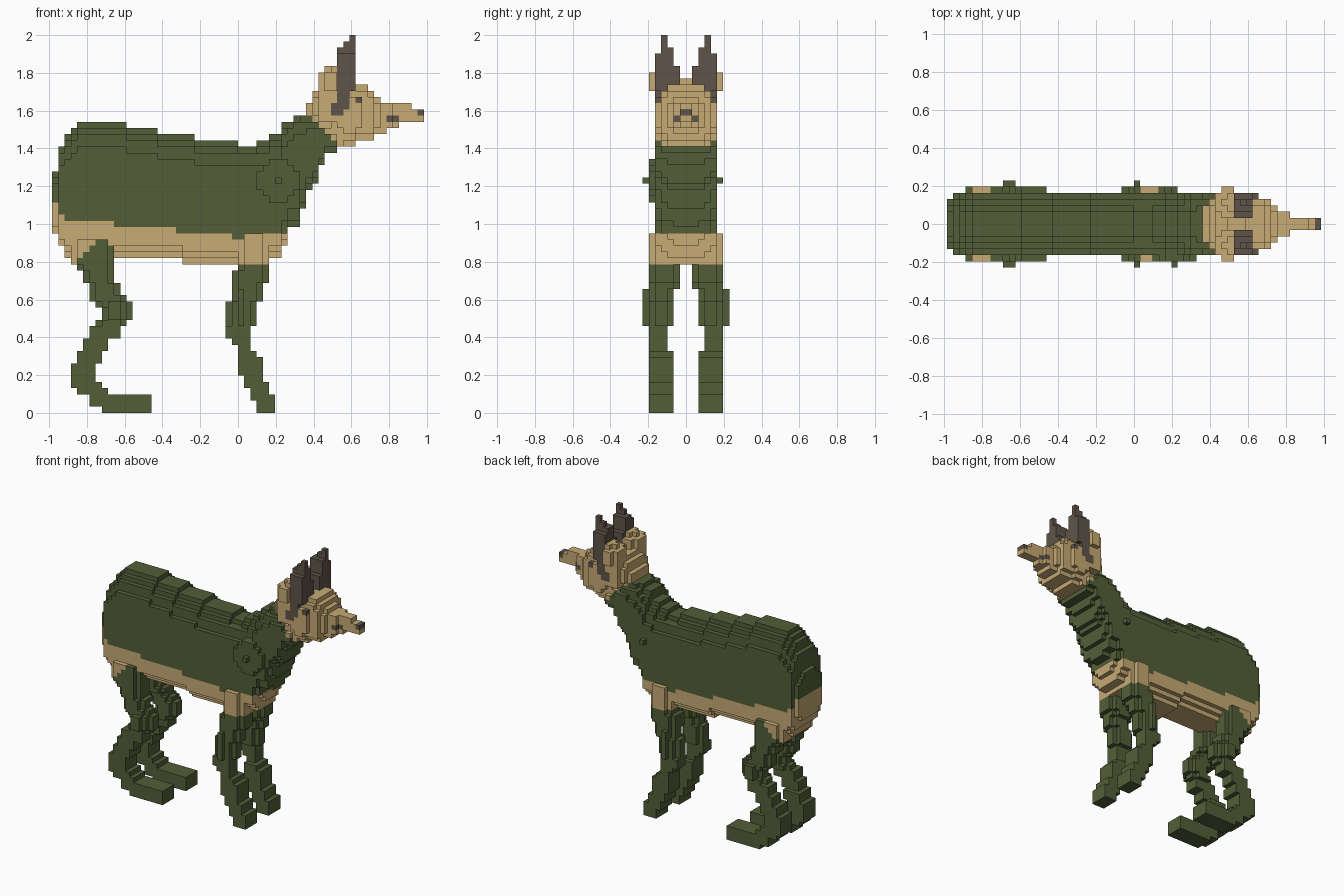
import bpy, bmesh

if "Cube" in bpy.data.objects:
    bpy.data.objects.remove(bpy.data.objects["Cube"])

V = 2 / 61  # edge length of one block


def make_material(name, rgb):
    m = bpy.data.materials.new(name)
    m.use_nodes = True
    m.diffuse_color = (*rgb, 1)
    m.node_tree.nodes["Principled BSDF"].inputs["Base Color"].default_value = (*rgb, 1)
    return m


MATERIALS = [make_material("olive green", (0.086, 0.112, 0.040)),
             make_material("tan", (0.570, 0.405, 0.175)),
             make_material("dark brown", (0.112, 0.091, 0.068))]
GREEN, TAN, DARK = range(3)

cells = {}  # (x, y, z) block -> (part name, colour)


def row_at(table, key):
    """Last row whose first value does not exceed the key."""
    return [r for r in table if r[0] <= key][-1][1:]


def put(part, x, y, z, colour):
    cells[(x, y, z)] = (part, colour)


def box(part, xs, ys, zs, colour):
    for x in range(*xs):
        for y in range(*ys):
            for z in range(*zs):
                put(part, x, y, z, colour)


def loft(part, table, end, colour, full_until):
    """Rounded sections along x; rows are x, bottom, top, half width.
    Undersides stay boxy before full_until."""
    for x in range(table[0][0], end):
        lo, hi, w = row_at(table, x)
        mid, half = (lo + hi) / 2, (hi - lo) / 2
        for z in range(lo, hi):
            p = 4 if x < full_until and z < mid else 2.6
            for y in range(-w, w):
                r = (abs(y + 0.5) / (w + 0.2)) ** p + (abs(z + 0.5 - mid) / half) ** p
                if r <= 1:
                    put(part, x, y, z, colour(x, y, z))


def limb(part, rows, widths, top, colour, side, round_from=99):
    """Stacked layers; rows are z, x start, x end; widths are z, y start, y end."""
    for z in range(rows[0][0], top):
        x0, x1 = row_at(rows, z)
        y0, y1 = row_at(widths, z)
        for x in range(x0, x1):
            for y in range(y0, y1):
                corner = x in (x0, x1 - 1) and y in (y0, y1 - 1)
                if corner and z >= round_from:
                    continue
                put(part, x, y if side > 0 else -1 - y, z, colour(x, z))


# Legs
FRONT_LEG = [(0, 3, 6), (2, 2, 6), (3, 2, 5), (4, 1, 5), (5, 1, 4), (6, 0, 4), (9, 0, 3),
             (10, 0, 2), (11, -1, 2), (12, -2, 2), (14, -2, 3), (18, -1, 4),
             (21, -1, 5), (23, 0, 5)]
HIND_LEG = [(0, -22, -14), (1, -24, -14), (3, -26, -21), (4, -27, -22), (5, -27, -23),
            (8, -26, -22), (10, -25, -21), (12, -24, -19), (14, -23, -18),
            (15, -22, -17), (17, -23, -17), (18, -24, -18), (19, -24, -19),
            (21, -25, -20), (23, -26, -20), (24, -27, -20)]
LEG_WIDTH = [(0, 2, 6), (10, 3, 6), (14, 2, 6), (20, 1, 6)]


def front_colour(x, z):
    return TAN if z >= 24 else GREEN


def hind_colour(x, z):
    return TAN if z >= 24 and z > 27.5 - abs(x + 22.5) else GREEN


for name, side in (("left", 1), ("right", -1)):
    limb(name + "_front_leg", FRONT_LEG, LEG_WIDTH, 29, front_colour, side, 14)
    limb(name + "_hind_leg", HIND_LEG, LEG_WIDTH, 28, hind_colour, side, 14)
    # Elbow and knee bumps
    y = 6 if side > 0 else -7
    box(name + "_front_leg", (0, 1), (y, y + 1), (14, 20), GREEN)
    box(name + "_hind_leg", (-21, -19), (y, y + 1), (15, 18), GREEN)

# Body and neck: green back above a tan belly
BODY = [(-30, 29, 39, 4), (-29, 27, 43, 5), (-28, 25, 45, 5), (-27, 25, 46, 5),
        (-26, 25, 47, 5), (-18, 25, 46, 5), (-13, 25, 45, 5), (-9, 24, 45, 5),
        (-7, 24, 44, 5), (0, 24, 43, 5), (3, 24, 44, 5), (5, 25, 45, 5),
        (7, 27, 47, 5), (8, 30, 47, 5), (9, 30, 48, 5), (10, 33, 48, 5),
        (11, 36, 48, 5), (12, 37, 48, 5), (13, 40, 47, 5), (14, 42, 46, 5),
        (16, 43, 45, 4)]
BELLY_LINE = [(-30, 34), (-29, 32), (-28, 31), (-20, 30), (-10, 29), (-1, 28), (4, 29), (8, 0)]


def body_colour(x, y, z):
    throat = x >= 11 and x + z >= 59
    return TAN if throat or z < row_at(BELLY_LINE, x)[0] else GREEN


loft("body", BODY, 17, body_colour, 7)

# Shoulder joints
for x in range(3, 11):
    for z in range(33, 42):
        if (x - 6) ** 2 + (z - 37) ** 2 <= 12:
            put("body", x, -6, z, GREEN)
put("body", 6, -7, 37, GREEN)
put("body", 6, 5, 37, GREEN)

# Head and snout with dark cheek patches, eyes, mouth and nose
HEAD = [(11, 48, 50, 3), (12, 47, 52, 4), (13, 46, 53, 5), (15, 45, 54, 5),
        (16, 44, 54, 5), (17, 43, 54, 5), (18, 43, 53, 5), (19, 44, 53, 5),
        (20, 44, 53, 4), (21, 44, 52, 4), (22, 45, 51, 3), (23, 45, 50, 2),
        (24, 46, 50, 2), (25, 46, 50, 1), (26, 47, 50, 1), (28, 47, 49, 1)]


def head_colour(x, y, z):
    out = abs(y + 0.5)
    patch = out > 3 and abs(x - 16) <= 1 and 48 <= z <= 51 and 32 <= z - x <= 35
    eye = out > 3 and x == 19 and z == 50
    nose = x == 29 and z == 48
    mouth = x in (24, 25) and z == 47
    return DARK if patch or eye or nose or mouth else TAN


loft("head", HEAD, 30, head_colour, 11)

# Ears: tan backs and tall dark tips
EAR_BACK = [(50, 13, 16), (52, 13, 17), (55, 14, 17)]
EAR_BACK_WIDTH = [(50, 2, 5), (52, 1, 6), (55, 2, 5)]
EAR_TIP = [(52, 16, 19), (59, 17, 19), (60, 18, 19)]
EAR_TIP_WIDTH = [(52, 1, 5), (56, 2, 5), (58, 2, 4), (59, 3, 4)]
for name, side in (("left_ear", 1), ("right_ear", -1)):
    limb(name, EAR_BACK, EAR_BACK_WIDTH, 56, lambda x, z: TAN, side, 52)
    limb(name, EAR_TIP, EAR_TIP_WIDTH, 61, lambda x, z: DARK, side)

# Outer faces of a block, counter-clockwise from outside
FACES = {(1, 0, 0): ((1, 0, 0), (1, 1, 0), (1, 1, 1), (1, 0, 1)),
         (-1, 0, 0): ((0, 0, 0), (0, 0, 1), (0, 1, 1), (0, 1, 0)),
         (0, 1, 0): ((0, 1, 0), (0, 1, 1), (1, 1, 1), (1, 1, 0)),
         (0, -1, 0): ((0, 0, 0), (1, 0, 0), (1, 0, 1), (0, 0, 1)),
         (0, 0, 1): ((0, 0, 1), (1, 0, 1), (1, 1, 1), (0, 1, 1)),
         (0, 0, -1): ((0, 0, 0), (0, 1, 0), (1, 1, 0), (1, 0, 0))}

# One mesh per part, keeping only the exposed block faces
for part in sorted({p for p, c in cells.values()}):
    bm, verts = bmesh.new(), {}
    for (x, y, z), (owner, colour) in cells.items():
        if owner != part:
            continue
        for (dx, dy, dz), corners in FACES.items():
            if (x + dx, y + dy, z + dz) in cells:
                continue
            loop = []
            for a, b, c in corners:
                k = (x + a, y + b, z + c)
                if k not in verts:
                    verts[k] = bm.verts.new([i * V for i in k])
                loop.append(verts[k])
            bm.faces.new(loop).material_index = colour
    mesh = bpy.data.meshes.new(part)
    for m in MATERIALS:
        mesh.materials.append(m)
    bm.to_mesh(mesh)
    bm.free()
    bpy.context.scene.collection.objects.link(bpy.data.objects.new(part, mesh))
